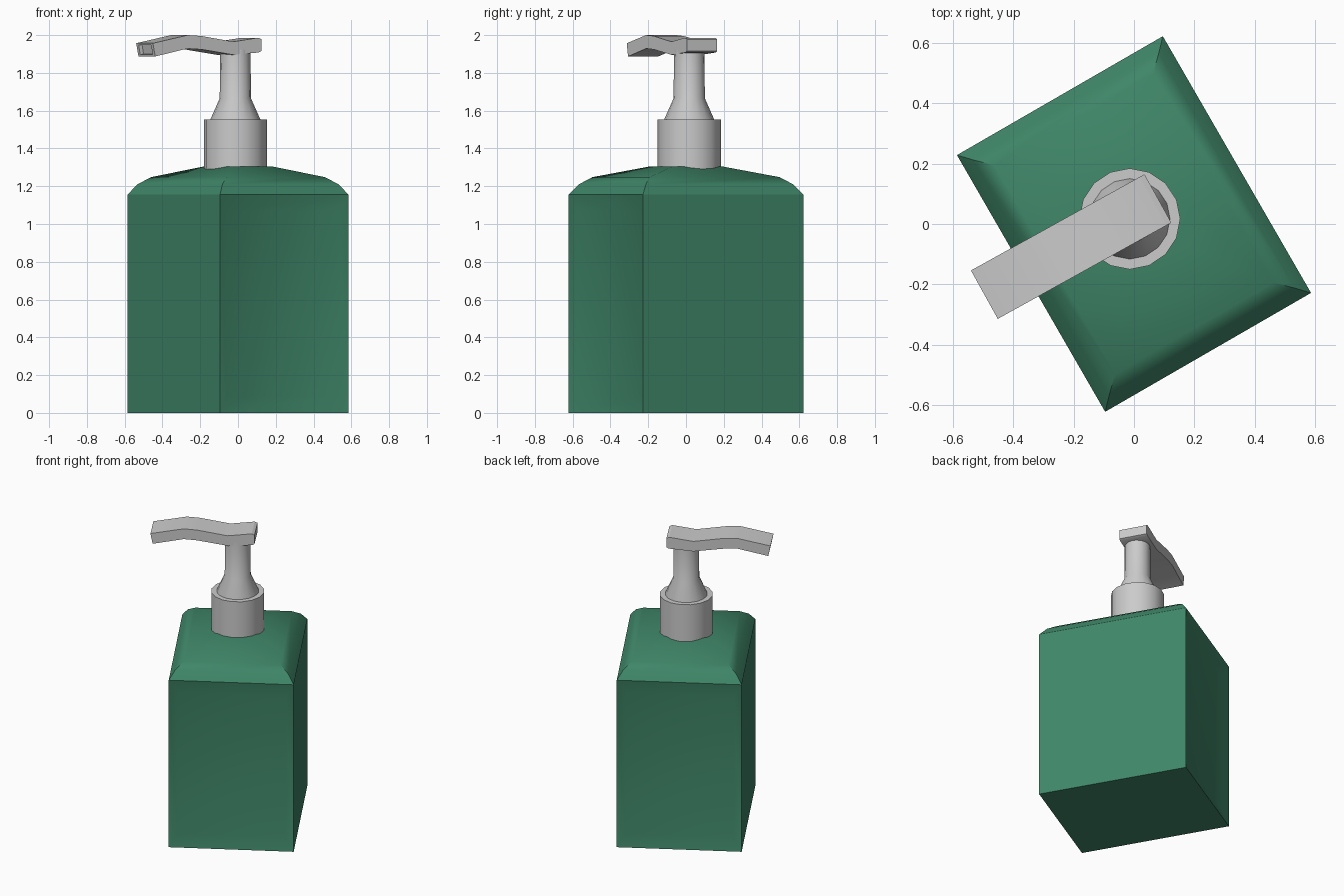
import bpy, bmesh
from math import radians, cos, sin, tau

if "Cube" in bpy.data.objects:
    bpy.data.objects.remove(bpy.data.objects["Cube"])


def make_object(name, bm, angle=0.0, loc=(0, 0, 0), smooth=30):
    bmesh.ops.recalc_face_normals(bm, faces=bm.faces)
    mesh = bpy.data.meshes.new(name)
    bm.to_mesh(mesh)
    bm.free()
    ob = bpy.data.objects.new(name, mesh)
    bpy.context.collection.objects.link(ob)
    ob.location = loc
    ob.rotation_euler.z = radians(angle)
    bpy.ops.object.select_all(action='DESELECT')
    ob.select_set(True)
    bpy.context.view_layer.objects.active = ob
    bpy.ops.object.shade_smooth_by_angle(angle=radians(smooth))
    return ob


def loft(bm, rings):
    """Skin a stack of rings and cap both ends."""
    loops = [[bm.verts.new(p) for p in ring] for ring in rings]
    n = len(loops[0])
    for a, b in zip(loops, loops[1:]):
        for i in range(n):
            j = (i + 1) % n
            bm.faces.new((a[i], a[j], b[j], b[i]))
    bm.faces.new(loops[0])
    bm.faces.new(loops[-1])


def rect(hx, hy, z):
    return [(-hx, -hy, z), (hx, -hy, z), (hx, hy, z), (-hx, hy, z)]


def circle(r, z, n=16):
    return [(r * cos(tau * i / n), r * sin(tau * i / n), z) for i in range(n)]


def inset_face(bm, face, scale, depth):
    """Replace a face by a smaller, sunken one with a sloped border."""
    bm.normal_update()
    normal, centre = face.normal.copy(), face.calc_center_median()
    bmesh.ops.inset_individual(bm, faces=[face], thickness=0.001)
    for v in face.verts:
        d = v.co - centre
        v.co = centre - normal * depth
        v.co.x += d.x * scale[0]
        v.co.y += d.y * scale[1]
        v.co.z += d.z * scale[2]


# Bottle: box with rounded shoulder and shallow panels on the narrow sides
bm = bmesh.new()
loft(bm, [rect(.393, .49, 0), rect(.393, .49, 1.155), rect(.355, .45, 1.21),
          rect(.302, .398, 1.248), rect(.12, .15, 1.305)])
bmesh.ops.recalc_face_normals(bm, faces=bm.faces)
bm.normal_update()
for f in [f for f in bm.faces if abs(f.normal.y) > 0.99]:
    inset_face(bm, f, (.87, 1, .85), .02)
bottle = make_object("bottle", bm, 30)
green = bpy.data.materials.new("green")
green.diffuse_color = (.05, .24, .14, 1)
green.use_nodes = True
green.node_tree.nodes["Principled BSDF"].inputs["Base Color"].default_value = green.diffuse_color
bottle.data.materials.append(green)

# Collar, cone and stem of the pump
pump_at = (-.014, .017, 0)
bm = bmesh.new()
loft(bm, [circle(.167, 1.26), circle(.167, 1.552)])
make_object("collar", bm, 0, pump_at)
bm = bmesh.new()
loft(bm, [circle(.133, 1.54), circle(.133, 1.552), circle(.083, 1.665),
          circle(.08, 1.925)])
make_object("pump_stem", bm, 0, pump_at)

# Spout: bent side profile (distance, height) given width
profile = [(-.546, 1.957), (-.335, 2.0), (-.25, 1.995), (-.06, 1.965),
           (.092, 1.986), (.11, 1.978), (.11, 1.916), (.095, 1.908),
           (-.06, 1.896), (-.25, 1.924), (-.335, 1.929), (-.532, 1.887)]
bm = bmesh.new()
loft(bm, [[(u, v, z) for u, z in profile] for v in (-.056, .127)])
bmesh.ops.recalc_face_normals(bm, faces=bm.faces)
# Nozzle opening in the tip
tip = min(bm.faces, key=lambda f: f.calc_center_median().x)
inset_face(bm, tip, (.75, .75, .75), 0)
inset_face(bm, tip, (1, 1, 1), .02)
make_object("spout", bm, 29)
